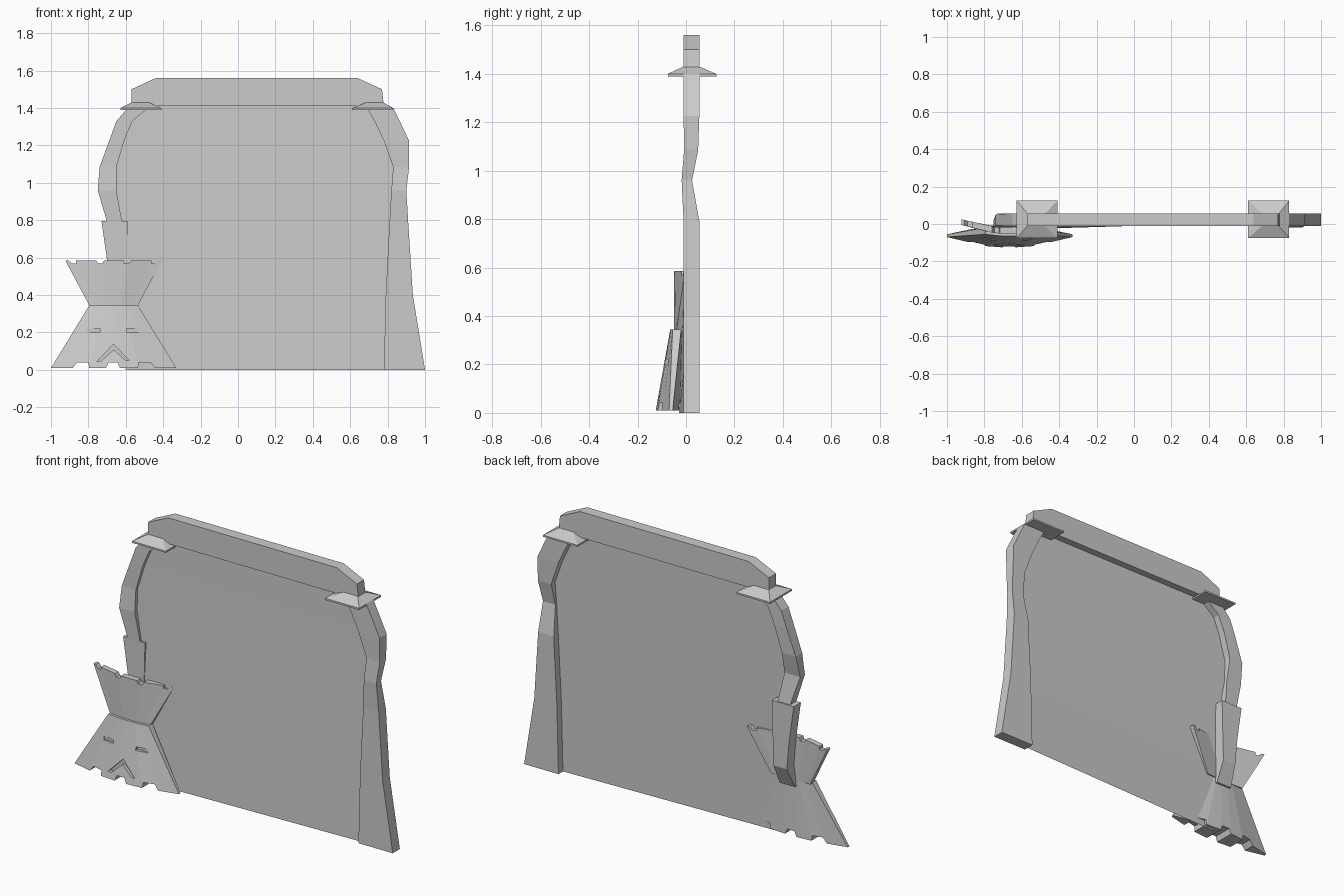
import bpy, bmesh

if "Cube" in bpy.data.objects:
    bpy.data.objects.remove(bpy.data.objects["Cube"])

Y0, Y1 = -0.01, 0.055   # front and back of the gate frame


def add(name, verts, faces):
    me = bpy.data.meshes.new(name)
    me.from_pydata(verts, [], faces)
    bm = bmesh.new()
    bm.from_mesh(me)
    bmesh.ops.recalc_face_normals(bm, faces=bm.faces)
    bm.to_mesh(me)
    bm.free()
    ob = bpy.data.objects.new(name, me)
    bpy.context.collection.objects.link(ob)
    return ob


def bridge(rings):
    """Closed solid through a list of equal-sized vertex rings."""
    n = len(rings[0])
    faces = [tuple(range(n)), tuple(range((len(rings) - 1) * n, len(rings) * n))]
    for i in range(len(rings) - 1):
        for j in range(n):
            k = (j + 1) % n
            faces.append((i*n + j, i*n + k, i*n + n + k, i*n + n + j))
    return [v for r in rings for v in r], faces


def loft(name, levels):
    """Stack of rectangles: (z, x0, x1, y0, y1)."""
    return add(name, *bridge([[(a, c, z), (b, c, z), (b, d, z), (a, d, z)]
                              for z, a, b, c, d in levels]))


def prism(name, outline, y0, y1):
    return add(name, *bridge([[(x, y, z) for x, z in outline] for y in (y0, y1)]))


# Top beam
prism("top_beam", [(-.57, 1.41), (-.57, 1.50), (-.44, 1.56), (.64, 1.56),
                   (.77, 1.50), (.78, 1.41)], Y0, Y1)

# Flared caps under the beam ends
for side, b0, b1, t0, t1 in (("left", -.627, -.41, -.57, -.475),
                             ("right", .61, .83, .685, .775)):
    loft("cap_" + side, [(1.39, b0, b1, -.075, .125), (1.40, b0, b1, -.075, .125),
                         (1.43, t0, t1, Y0, Y1)])

# Curved posts
loft("left_post_upper", [
    (1.40, -.59, -.48, Y0, Y1), (1.33, -.65, -.565, Y0, Y1),
    (1.235, -.685, -.605, Y0, Y1), (1.085, -.74, -.65, -.008, .05),
    (.96, -.75, -.65, -.018, .025), (.79, -.70, -.62, Y0, .048)])
loft("left_post_lower", [
    (.795, -.73, -.59, Y0, Y1), (.585, -.70, -.595, Y0, Y1),
    (.42, -.685, -.60, Y0, Y1), (.30, -.70, -.60, -.035, .0)])
loft("right_post", [
    (1.40, .69, .83, Y0, Y1), (1.33, .73, .865, Y0, Y1),
    (1.225, .78, .915, Y0, Y1), (1.085, .83, .915, -.008, .05),
    (.96, .82, .90, -.018, .025), (.79, .81, .91, Y0, Y1),
    (.40, .79, .935, Y0, Y1), (0, .78, 1.0, Y0, Y1)])

# Thin, slightly twisted panel filling the opening: (z, left x, left y, right x)
rows = [(0, -.60, -.028, .80), (.40, -.63, -.014, .81), (.79, -.64, .0, .83),
        (.96, -.67, .004, .84), (1.085, -.67, .008, .85), (1.235, -.62, .012, .80),
        (1.33, -.58, .014, .75), (1.43, -.52, .015, .72)]
pv = []
for z, xl, yl, xr in rows:
    pv += [(xl, yl, z), (xr, .014, z)]
add("panel", pv, [(2*i, 2*i + 1, 2*i + 3, 2*i + 2) for i in range(len(rows) - 1)])


def fold(t, mid, edge, flat):
    """Depth across a folded plate: flat centre, swept sides."""
    k = max(0, (abs(t) - flat) / (1 - flat))
    return mid + (edge - mid) * k


def plate(name, cols, waist, wide, cx, flat):
    """Bowtie half: cols are (t, z) along the notched wide edge.
    waist/wide = (half width, z, front mid, front edge, back mid, back edge)."""
    rings = []
    for t, z in cols:
        hw, zw, *dw = waist
        he, ze, *de = wide
        k = (z - zw) / (ze - zw)
        xw, xe = hw * t, he * t
        xe = xw + (xe - xw) * k
        f = [fold(t, dw[0], dw[1], flat), fold(t, dw[2], dw[3], flat)]
        g = [fold(t, de[0], de[1], flat), fold(t, de[2], de[3], flat)]
        g = [a + (b - a) * k for a, b in zip(f, g)]
        rings.append([(cx + xe, g[0], z), (cx + xw, f[0], zw),
                      (cx + xw, f[1], zw), (cx + xe, g[1], z)])
    return add(name, *bridge(rings))


def notched(z, zn, spans, slope):
    cols = [(-1, z)]
    for a, b in spans:
        cols += [(a, z), (a + slope, zn), (b - slope, zn), (b, z)]
    return cols + [(1, z)]


# Mask: toothed lower face and notched crown
face = plate("mask_face",
             notched(.01, .04, [(-.65, -.39), (-.12, .10), (.39, .66)], .035),
             (.13, .345, -.065, -.055, -.012, -.02),
             (.335, .01, -.125, -.07, -.005, -.055), -.665, .3)
plate("mask_crown",
      notched(.585, .568, [(-.93, -.78), (-.36, -.2), (.2, .36), (.78, .93)], .03),
      (.125, .335, -.05, -.04, -.012, -.008),
      (.258, .585, -.05, -.005, -.015, .025), -.665, .3)

# Recessed eyes and mouth cut into the mask
cutters = [loft("eye_cutter", [(z, a, a + .07, -.2, -.07) for z in (.20, .22)])
           for a in (-.808, -.595)]
cutters.append(prism("mouth_cutter", [(-.755, .045), (-.665, .137), (-.582, .05),
                                      (-.60, .05), (-.665, .108), (-.735, .045)],
                     -.2, -.09))
for c in cutters:
    c.hide_render = True
    c.hide_viewport = False
    c.display_type = 'WIRE'
    m = face.modifiers.new("cut", 'BOOLEAN')
    m.object = c
    m.operation = 'DIFFERENCE'
    m.solver = 'EXACT'
